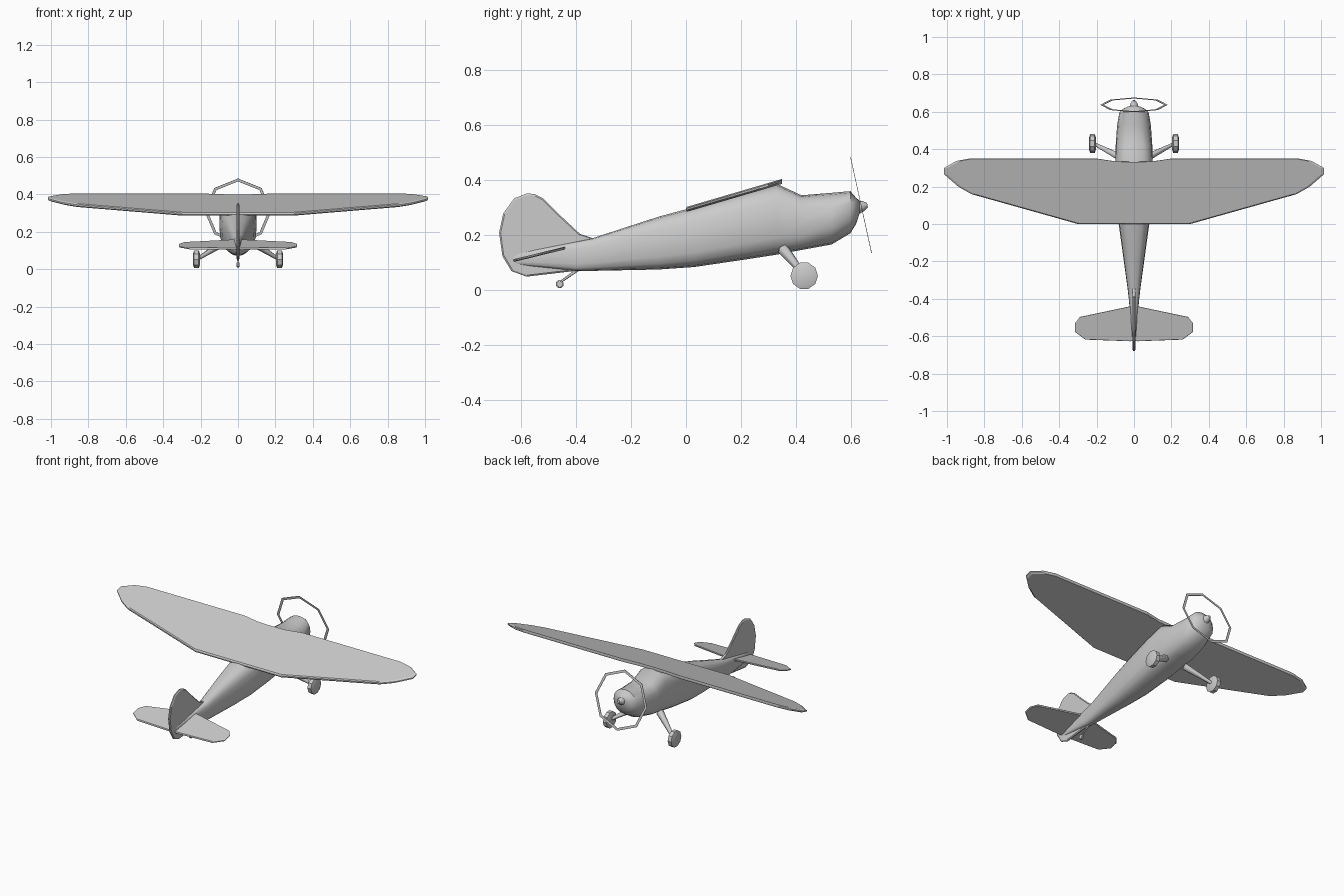
import bpy, bmesh, math
from mathutils import Vector, Matrix

if "Cube" in bpy.data.objects:
    bpy.data.objects.remove(bpy.data.objects["Cube"])


def make(name, verts, faces, smooth=None):
    me = bpy.data.meshes.new(name)
    me.from_pydata([tuple(v) for v in verts], [], faces)
    bm = bmesh.new()
    bm.from_mesh(me)
    bmesh.ops.recalc_face_normals(bm, faces=bm.faces)
    bm.to_mesh(me)
    bm.free()
    ob = bpy.data.objects.new(name, me)
    bpy.context.collection.objects.link(ob)
    if smooth:
        bpy.ops.object.select_all(action='DESELECT')
        bpy.context.view_layer.objects.active = ob
        ob.select_set(True)
        bpy.ops.object.shade_smooth_by_angle(angle=math.radians(smooth))
    return ob


def loft(name, rings, smooth=None):
    n = len(rings[0])
    faces = [(r * n + i, r * n + (i + 1) % n, (r + 1) * n + (i + 1) % n, (r + 1) * n + i)
             for r in range(len(rings) - 1) for i in range(n)]
    faces += [tuple(range(n)), tuple(range((len(rings) - 1) * n, len(rings) * n))]
    return make(name, [v for r in rings for v in r], faces, smooth)


def turned(name, profile, centre, axis, sides, smooth=None):
    """Rings of (offset, radius) around an axis."""
    rot = Vector((0, 0, 1)).rotation_difference(Vector(axis)).to_matrix()
    rings = []
    for h, r in profile:
        rings.append([Vector(centre) + rot @ Vector((r * math.cos(math.tau * (i + .5) / sides),
                      r * math.sin(math.tau * (i + .5) / sides), h)) for i in range(sides)])
    return loft(name, rings, smooth)


def bar(name, a, b, ra, rb, sides=6):
    d = Vector(b) - Vector(a)
    return turned(name, [(0, ra), (d.length, rb)], a, d.normalized(), sides, 60)


def plate(name, half, z0, slope, thick):
    """Symmetric sloping flat panel from a half outline with a thinner rim."""
    pts = half + [(-x, y) for x, y in reversed(half) if x > 0]
    cy = sum(y for x, y in pts) / len(pts)
    rings = []
    for dz, k in ((-thick, .985), (-thick * .65, 1), (-thick * .25, 1), (0, .985)):
        rings.append([(x * k, cy + (y - cy) * k, z0 + slope * (cy + (y - cy) * k) + dz)
                      for x, y in pts])
    return loft(name, rings)


# Fuselage: y, bottom, top, half width
stations = [(-.64, .095, .13, .006), (-.40, .07, .178, .028), (-.34, .071, .19, .035),
            (-.10, .076, .268, .068), (.03, .085, .303, .086), (.20, .11, .352, .1),
            (.33, .13, .388, .1), (.42, .147, .346, .098), (.53, .167, .355, .09),
            (.598, .208, .361, .078), (.618, .24, .338, .055), (.632, .28, .325, .022)]
rings = []
for y, lo, hi, w in stations:
    p = .68 if y < .5 else .9
    ring = []
    for i in range(16):
        c, s = math.cos(math.tau * i / 16), math.sin(math.tau * i / 16)
        ring.append((w * math.copysign(abs(c) ** p, c), y,
                     (lo + hi) / 2 + (hi - lo) / 2 * math.copysign(abs(s) ** p, s)))
    rings.append(ring)
loft("fuselage", rings, 45)

# Wing and tailplane
plate("wing", [(0, 0), (.30, 0), (.87, .16), (.94, .2), (1.015, .265), (1.015, .3),
               (.95, .337), (.88, .35), (.2, .35), (.1, .335), (0, .332)], .303, .293, .018)
plate("tailplane", [(0, -.625), (.02, -.627), (.26, -.618), (.315, -.577), (.315, -.53),
                    (.29, -.497), (.02, -.44), (0, -.44)], .267, .245, .010)

# Tail fin and rudder
outline = [(-.34, .19), (-.385, .205), (-.46, .275), (-.52, .335), (-.55, .35), (-.578, .353),
           (-.625, .335), (-.665, .28), (-.68, .21), (-.668, .125), (-.635, .07),
           (-.58, .05), (-.40, .071), (-.34, .10)]
cy, cz = -.54, .19
loft("tail_fin", [[(x, cy + (y - cy) * k, cz + (z - cz) * k) for y, z in outline]
                  for x, k in ((-.007, .96), (-.003, 1), (.003, 1), (.007, .96))])

# Landing gear
for side, s in (("right", 1), ("left", -1)):
    turned(side + "_wheel", [(-.018, .034), (-.012, .05), (.012, .05), (.018, .034)],
           (s * .222, .43, .053), (1, 0, 0), 10, 35)
    bar(side + "_gear_leg", (s * .07, .355, .147), (s * .215, .43, .055), .022, .009)
bar("tail_wheel_leg", (0, -.39, .078), (0, -.457, .03), .006, .004)
turned("tail_wheel", [(-.008, .011), (-.005, .015), (.005, .015), (.008, .011)],
       (0, -.46, .023), (1, 0, 0), 8, 35)

# Tilted octagonal propeller disc rim and spinner
axis = Vector((0, .977, .214))
rot = Matrix.Rotation(.216, 3, 'X')
rim = []
for i in range(8):
    a = math.tau * i / 8
    rim.append([Vector((0, .637, .31)) + rot @ Vector((r * math.cos(a), h, r * math.sin(a)))
                for r, h in ((.179, -.001), (.179, .001), (.163, .001), (.163, -.001))])
faces = [(i * 4 + j, i * 4 + (j + 1) % 4, (i + 1) % 8 * 4 + (j + 1) % 4, (i + 1) % 8 * 4 + j)
         for i in range(8) for j in range(4)]
make("propeller_rim", [v for r in rim for v in r], faces)
turned("spinner", [(-.02, .035), (0, .024), (.018, .019), (.034, .008)],
       (0, .627, .303), axis, 10, 50)
